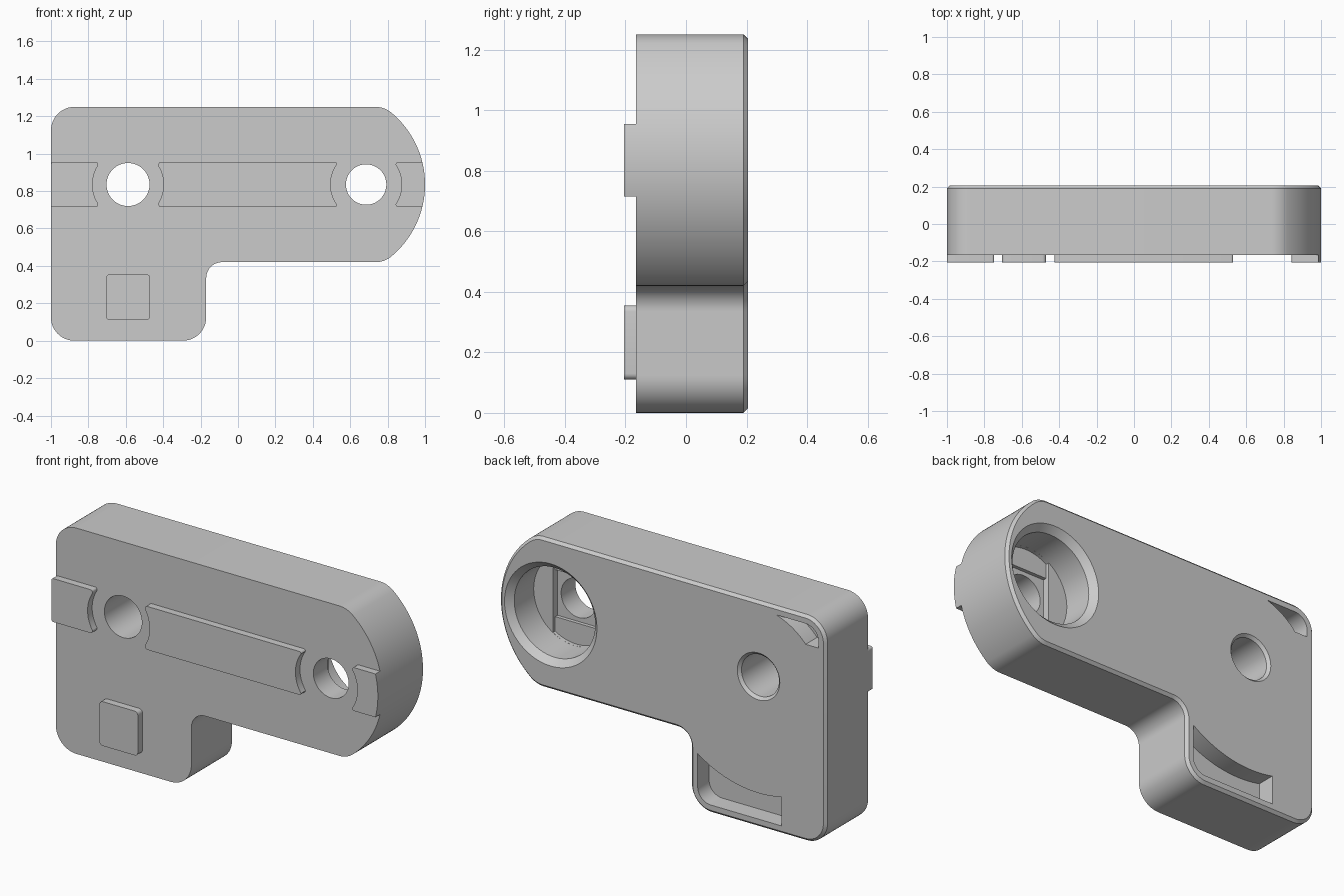
import bpy, bmesh, math

cube = bpy.data.objects.get("Cube")
if cube:
    bpy.data.objects.remove(cube, do_unlink=True)

FRONT, BACK, TAB_FRONT = -0.165, 0.205, -0.205
AXIS_Z = 0.835
HOLE_A, HOLE_B = -0.588, 0.685

grey = bpy.data.materials.new("plain_grey")
grey.use_nodes = True
grey.diffuse_color = (0.6, 0.6, 0.6, 1)
grey.node_tree.nodes["Principled BSDF"].inputs["Base Color"].default_value = (0.6, 0.6, 0.6, 1)


def arc(cx, cz, r, a0, a1, n=12):
    angles = [math.radians(a0 + (a1 - a0) * i / n) for i in range(n + 1)]
    return [(cx + r * math.cos(a), cz + r * math.sin(a)) for a in angles]


def circle(cx, r, n=64):
    return arc(cx, AXIS_Z, r, 0, 360, n)[:-1]


def rounded_rect(x0, x1, z0, z1, r):
    return (arc(x0 + r, z0 + r, r, 180, 270, 5) + arc(x1 - r, z0 + r, r, 270, 360, 5)
            + arc(x1 - r, z1 - r, r, 0, 90, 5) + arc(x0 + r, z1 - r, r, 90, 180, 5))


def outline(o):
    """Bracket outline, moved inwards by o."""
    t = math.degrees(math.asin(0.285 / 0.37))
    fx = 0.5 + 0.37 * math.cos(math.radians(t))
    r = 0.125
    return (arc(-1 + r, r, r - o, 180, 270)
            + arc(-0.17 - r, r, r - o, 270, 360)
            + arc(-0.085, 0.335, 0.085 + o, 180, 90)
            + arc(fx, AXIS_Z - 0.285, 0.13 - o, 270, 360 - t)[:-1]
            + arc(0.5, AXIS_Z, 0.5 - o, -t, t, 48)
            + arc(fx, AXIS_Z + 0.285, 0.13 - o, t, 90)[1:]
            + arc(-1 + r, 1.25 - r, r - o, 90, 180))


def loft(name, *sections):
    """Solid through (profile, y) sections with equal point counts."""
    bm = bmesh.new()
    rings = [[bm.verts.new((x, y, z)) for x, z in pts] for pts, y in sections]
    for a, b in zip(rings, rings[1:]):
        for i in range(len(a)):
            j = (i + 1) % len(a)
            bm.faces.new((a[i], a[j], b[j], b[i]))
    bm.faces.new(rings[0])
    bm.faces.new(rings[-1])
    bmesh.ops.recalc_face_normals(bm, faces=bm.faces[:])
    mesh = bpy.data.meshes.new(name)
    bm.to_mesh(mesh)
    bm.free()
    mesh.materials.append(grey)
    obj = bpy.data.objects.new(name, mesh)
    bpy.context.collection.objects.link(obj)
    return obj


def prism(name, pts, y0, y1):
    return loft(name, (pts, y0), (pts, y1))


def combine(target, tool, operation="DIFFERENCE"):
    mod = target.modifiers.new("combine", "BOOLEAN")
    mod.operation, mod.solver, mod.object = operation, "EXACT", tool
    bpy.context.view_layer.objects.active = target
    bpy.ops.object.modifier_apply(modifier=mod.name)
    bpy.data.objects.remove(tool, do_unlink=True)
    return target


# Body with a chamfered back rim
body = loft("body", (outline(0), FRONT), (outline(0), BACK - 0.015), (outline(0.015), BACK))

# Plain through hole with a small back chamfer
combine(body, loft("hole_cutter", (circle(HOLE_A, 0.115), -0.4), (circle(HOLE_A, 0.115), BACK - 0.015),
                   (circle(HOLE_A, 0.13), BACK), (circle(HOLE_A, 0.13), 0.3)))

# Counterbore with a chamfered mouth
FLOOR = 0.0
combine(body, loft("counterbore_cutter", (circle(HOLE_B, 0.248), FLOOR), (circle(HOLE_B, 0.248), BACK - 0.035),
                   (circle(HOLE_B, 0.283), BACK), (circle(HOLE_B, 0.283), 0.3)))

# Stepped floor: slot, then square, then round hole
w = 0.13
slot = prism("slot_cutter", circle(HOLE_B, 0.2475), FLOOR - 0.02, FLOOR + 0.05)
strip = prism("strip", [(HOLE_B - w, 0.4), (HOLE_B + w, 0.4), (HOLE_B + w, 1.3), (HOLE_B - w, 1.3)], -0.1, 0.1)
combine(body, combine(slot, strip, "INTERSECT"))
square = [(HOLE_B - w, AXIS_Z - w), (HOLE_B + w, AXIS_Z - w), (HOLE_B + w, AXIS_Z + w), (HOLE_B - w, AXIS_Z + w)]
combine(body, prism("square_cutter", square, FLOOR - 0.04, FLOOR + 0.03))
combine(body, prism("hole_cutter", circle(HOLE_B, 0.108), -0.4, 0.1))

# Curved back pockets that follow the outline and clear a circle round the hole
for bounds, radius in (((-0.728, 0.0, -0.1, 0.4, 0.03), 0.646), ((-1.2, -0.70, 1.09, 1.4, 0.01), 0.385)):
    pocket = prism("pocket_cutter", outline(0.045), BACK - 0.1, 0.3)
    combine(pocket, prism("bounds", rounded_rect(*bounds), 0, 0.4), "INTERSECT")
    combine(pocket, prism("clearance", circle(HOLE_A, radius, 128), 0, 0.4))
    combine(body, pocket)

# Front key tabs with ends scooped round the holes
parts = [body]
for name, x0, x1 in (("right_tab", -1, -0.748), ("middle_tab", -0.425, 0.53), ("left_tab", 0.843, 1.1)):
    tab = prism(name, rounded_rect(x0, x1, 0.715, 0.955, 0.012), TAB_FRONT, FRONT + 0.002)
    for hx in (HOLE_A, HOLE_B):
        combine(tab, prism("scoop", circle(hx, 0.19), -0.4, 0.1))
    if x1 > 1:
        combine(tab, prism("trim", outline(0), -0.4, 0.1), "INTERSECT")
    parts.append(tab)

# Lower square key
parts.append(prism("lower_key", rounded_rect(-0.705, -0.47, 0.11, 0.355, 0.02), TAB_FRONT, FRONT + 0.002))

bpy.ops.object.select_all(action="DESELECT")
for part in parts:
    part.select_set(True)
bpy.context.view_layer.objects.active = body
bpy.ops.object.shade_smooth_by_angle(angle=math.radians(30))
